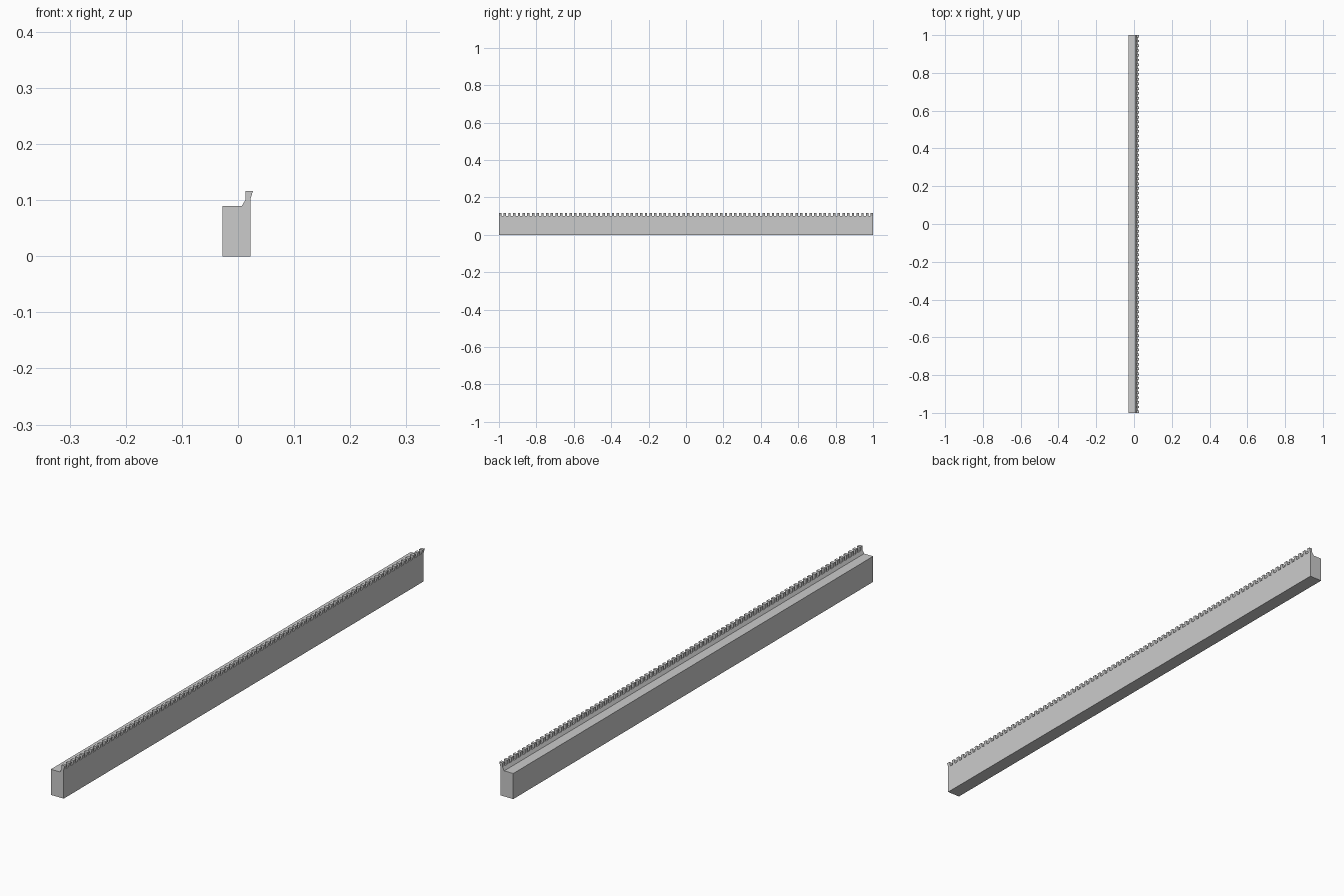
import bpy, bmesh

if "Cube" in bpy.data.objects:
    bpy.data.objects.remove(bpy.data.objects["Cube"])

TEETH = 80          # teeth along the rail
FILL = 0.5          # tooth width / pitch


def extrude_profile(bm, pts, y0, y1):
    """Prism from an (x, z) outline, running from y0 to y1."""
    a = [bm.verts.new((x, y0, z)) for x, z in pts]
    b = [bm.verts.new((x, y1, z)) for x, z in pts]
    bm.faces.new(a)
    bm.faces.new(b[::-1])
    n = len(pts)
    for i in range(n):
        j = (i + 1) % n
        bm.faces.new((a[j], a[i], b[i], b[j]))


def finish(bm, name):
    bmesh.ops.recalc_face_normals(bm, faces=bm.faces)
    mesh = bpy.data.meshes.new(name)
    bm.to_mesh(mesh)
    bm.free()
    bpy.context.collection.objects.link(bpy.data.objects.new(name, mesh))


# Long beam with a sloped lip along its right edge
bm = bmesh.new()
extrude_profile(bm, [(-0.028, 0), (0.022, 0), (0.022, 0.101), (0.0135, 0.101),
                     (0.007, 0.09), (-0.028, 0.09)], -1, 1)
finish(bm, "beam")

# Row of outward-flaring teeth, one flush with each end
bm = bmesh.new()
pitch = 2 / (TEETH - 1 + FILL)
for i in range(TEETH):
    y = -1 + i * pitch
    extrude_profile(bm, [(0.0135, 0.101), (0.022, 0.101), (0.0265, 0.116),
                         (0.0135, 0.116)], y, y + pitch * FILL)
finish(bm, "teeth")
